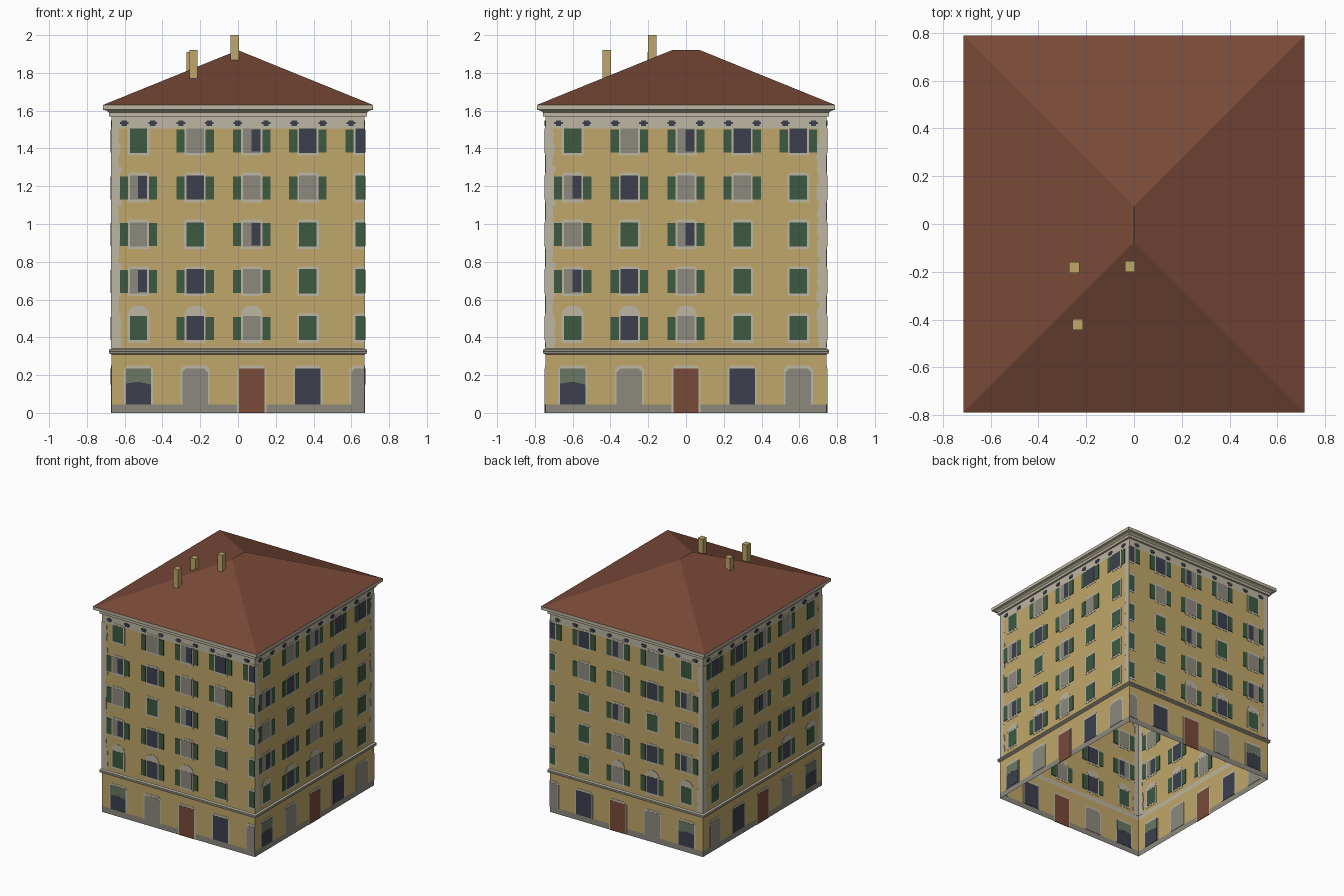
import bpy, bmesh, math, random
from mathutils import Vector

random.seed(4)
cube = bpy.data.objects.get("Cube")
if cube:
    bpy.data.objects.remove(cube, do_unlink=True)

HX, HY = 0.67, 0.745          # half width and half depth of the walls
EAVE, EAVE_Z, RIDGE, RIDGE_Z = 0.045, 1.63, 0.075, 1.92


def material(name, rgb):
    m = bpy.data.materials.new(name)
    m.use_nodes = True
    m.diffuse_color = (*rgb, 1)
    m.node_tree.nodes["Principled BSDF"].inputs["Base Color"].default_value = (*rgb, 1)
    return m


OCHRE = material("ochre plaster", (0.53, 0.385, 0.145))
CREAM = material("cream trim", (0.51, 0.465, 0.36))
STONE = material("grey stone", (0.26, 0.25, 0.205))
GREEN = material("shutter green", (0.045, 0.1, 0.053))
GLASS = material("dark glass", (0.045, 0.051, 0.073))
ROOF = material("terracotta brown", (0.19, 0.068, 0.039))
AWNING = material("dull green", (0.14, 0.185, 0.125))


def finish(name, bm, mats):
    mesh = bpy.data.meshes.new(name)
    bm.to_mesh(mesh)
    bm.free()
    for m in mats:
        mesh.materials.append(m)
    obj = bpy.data.objects.new(name, mesh)
    bpy.context.collection.objects.link(obj)
    return obj


def ring(bm, out, z):
    x, y = HX + out, HY + out
    return [bm.verts.new(p) for p in ((-x, -y, z), (x, -y, z), (x, y, z), (-x, y, z))]


def loft(name, profile, mats, bands=None):
    """Rectangular loft round the building; bands gives a material per step."""
    bm = bmesh.new()
    rings = [ring(bm, *p) for p in profile]
    for k, (a, b) in enumerate(zip(rings, rings[1:])):
        for i in range(4):
            j = (i + 1) % 4
            f = bm.faces.new((a[i], a[j], b[j], b[i]))
            f.material_index = bands[k] if bands else 0
    return finish(name, bm, mats)


# Walls, open below, banded by height
loft("walls", [(0, z) for z in (0, 0.045, 0.31, 0.345, 1.505, 1.6)],
     [OCHRE, CREAM, STONE], [2, 0, 1, 0, 1])

# Belt course and cornice
loft("belt_course", [(0, 0.31), (0.013, 0.315), (0.013, 0.323), (0.009, 0.325),
                     (0.013, 0.327), (0.013, 0.335), (0, 0.34)], [CREAM])
loft("cornice", [(0, 1.568), (0.013, 1.57), (0.013, 1.59), (0.025, 1.6),
                 (EAVE, 1.605), (EAVE, EAVE_Z)], [CREAM])

# Hipped roof
bm = bmesh.new()
a, b, c, d = ring(bm, EAVE, EAVE_Z)
r0 = bm.verts.new((0, -RIDGE, RIDGE_Z))
r1 = bm.verts.new((0, RIDGE, RIDGE_Z))
for f in ((a, b, r0), (b, c, r1, r0), (c, d, r1), (d, a, r0, r1)):
    bm.faces.new(f)
finish("roof", bm, [ROOF])

# Chimneys
for i, (x, y, z0, z1) in enumerate(((-0.25, -0.182, 1.78, 1.91),
                                    (-0.017, -0.178, 1.83, 2.0),
                                    (-0.235, -0.42, 1.74, 1.92))):
    bpy.ops.mesh.primitive_cube_add(size=1, location=(x, y, (z0 + z1) / 2))
    chimney = bpy.context.object
    chimney.name = f"chimney_{i + 1}"
    chimney.scale = (0.043, 0.046, z1 - z0)
    chimney.data.materials.append(OCHRE)

# Flat facade pieces: part name -> list of (outline, material, half thickness)
parts = {}


def plate(part, outline, mat, depth):
    parts.setdefault(part, []).append((outline, mat, depth))


def rect(u0, u1, z0, z1):
    return [(u0, z0), (u1, z0), (u1, z1), (u0, z1)]


def arched(u, w, z0, z1, cut=0.02):
    return [(u - w, z0), (u + w, z0), (u + w, z1 - cut), (u + w - cut, z1),
            (u - w + cut, z1), (u - w, z1 - cut)]


def window(u, z, kind, hood):
    plate("window_surrounds", arched(u, 0.058, z - 0.08, z + 0.077, 0.012), CREAM, 0.002)
    if hood:
        arc = [(u + 0.058 * math.cos(t * math.pi / 8), z + 0.07 + 0.048 * math.sin(t * math.pi / 8))
               for t in range(9)]
        plate("window_hoods", arc, CREAM, 0.0025)
    pane = {"G": GREEN, "D": GLASS}.get(kind, STONE)
    plate("window_panes", rect(u - 0.046, u + 0.046, z - 0.066, z + 0.062), pane, 0.003)
    if kind == "H":
        plate("open_casements", rect(u - 0.002, u + 0.046, z - 0.06, z + 0.058), GLASS, 0.0035)
    if kind != "G":
        for s in (-1, 1):
            a, b = sorted((u + s * 0.056, u + s * 0.099))
            plate("shutters", rect(a, b, z - 0.064, z + 0.057), GREEN, 0.004)


COLUMNS = (-0.6, -0.3, 0, 0.297, 0.595)
# G closed shutters, D dark glass, C curtained, H half open
for row, kinds in enumerate(("GCHDD", "HDCCG", "CGHGG", "HDCGG", "GDCGG")):
    for col, kind in enumerate(kinds):
        window(COLUMNS[col], 1.443 - 0.248 * row, kind, row == 4 and col < 3)

# Ground floor: shop window, niche, door, window, niche
for u, mat in zip(COLUMNS, (GLASS, STONE, ROOF, GLASS, STONE)):
    base = 0 if mat == ROOF else 0.045
    plate("ground_surrounds", arched(u, 0.077, base, 0.252), CREAM, 0.002)
    outline = arched(u, 0.068, base, 0.236) if mat == STONE else rect(u - 0.067, u + 0.067, base, 0.235)
    plate("door" if mat == ROOF else "ground_openings", outline, mat, 0.003)
u = COLUMNS[0]
plate("shop_awning", [(u - 0.067, 0.155), (u, 0.165), (u + 0.067, 0.15),
                      (u + 0.067, 0.235), (u - 0.067, 0.235)], AWNING, 0.004)

# Worn corner strips with a ragged inner edge
for s in (-1, 1):
    z = 0.345
    while z < 1.5:
        inner = 0.695 + random.uniform(-0.006, 0.012)
        a, b = sorted((s * inner, s * HY))
        plate("corner_strips", rect(a, b, z, min(z + 0.03, 1.505)), CREAM, 0.0015)
        z += 0.03

# Small brackets below the cornice
for i in range(10):
    u = -0.675 + 0.15 * i
    plate("brackets", rect(u - 0.023, u + 0.023, 1.53, 1.541), GLASS, 0.003)
    plate("brackets", rect(u - 0.014, u + 0.014, 1.52, 1.547), GLASS, 0.0035)


def build_facade(side, along, normal, half, shift):
    """Place every plate through one wall, trimmed at the wall's ends."""
    for part, plates in parts.items():
        bm = bmesh.new()
        mats = []
        for outline, mat, depth in plates:
            pts = [(max(-half, min(half, u + shift)), z) for u, z in outline]
            if max(p[0] for p in pts) - min(p[0] for p in pts) < 0.002:
                continue
            if mat not in mats:
                mats.append(mat)
            loops = [[bm.verts.new(along * u + normal + normal.normalized() * depth * s + Vector((0, 0, z)))
                      for u, z in pts] for s in (-1, 1)]
            faces = [bm.faces.new(loops[0]), bm.faces.new(loops[1])]
            for i in range(len(pts)):
                j = (i + 1) % len(pts)
                faces.append(bm.faces.new((loops[0][i], loops[0][j], loops[1][j], loops[1][i])))
            for f in faces:
                f.material_index = mats.index(mat)
        bmesh.ops.recalc_face_normals(bm, faces=bm.faces)
        finish(f"{side}_{part}", bm, mats)


X, Y = Vector((1, 0, 0)), Vector((0, 1, 0))
build_facade("front", X, -Y * HY, HX, 0.073)
build_facade("back", X, Y * HY, HX, 0.073)
build_facade("left", Y, X * HX, HY, 0)
build_facade("right", Y, -X * HX, HY, 0)
